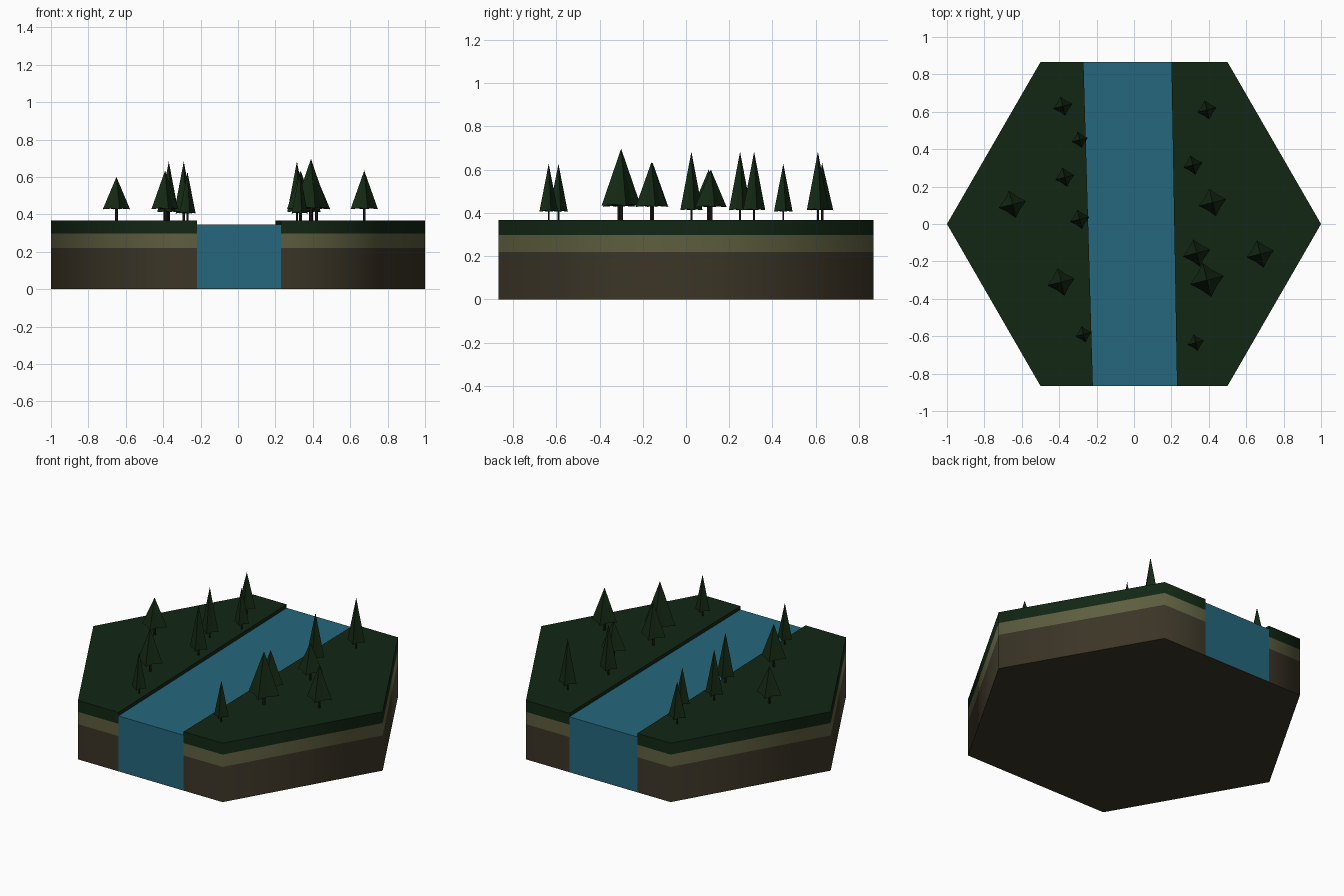
import bpy, bmesh, math

if "Cube" in bpy.data.objects:
    bpy.data.objects.remove(bpy.data.objects["Cube"])

H = math.sqrt(3) / 2          # half depth of the hexagon


def material(name, rgb):
    m = bpy.data.materials.new(name)
    m.diffuse_color = (*rgb, 1)
    m.use_nodes = True
    m.node_tree.nodes["Principled BSDF"].inputs["Base Color"].default_value = m.diffuse_color
    return m


EARTH = material("earth", (0.045, 0.036, 0.02))
SAND = material("sand", (0.11, 0.112, 0.05))
GRASS = material("grass", (0.006, 0.02, 0.007))
WATER = material("water", (0.018, 0.135, 0.2))
LEAF = material("foliage", (0.007, 0.022, 0.007))
BARK = material("bark", (0.012, 0.012, 0.008))


def make_object(name, bm, mat):
    bmesh.ops.recalc_face_normals(bm, faces=bm.faces)
    me = bpy.data.meshes.new(name)
    bm.to_mesh(me)
    bm.free()
    me.materials.append(mat)
    ob = bpy.data.objects.new(name, me)
    bpy.context.collection.objects.link(ob)
    return ob


def prism(name, outline, z0, z1, mat, smooth=False):
    bm = bmesh.new()
    face = bm.faces.new([bm.verts.new((x, y, z0)) for x, y in outline])
    ext = bmesh.ops.extrude_face_region(bm, geom=[face], use_keep_orig=True)
    top = [v for v in ext["geom"] if isinstance(v, bmesh.types.BMVert)]
    bmesh.ops.translate(bm, verts=top, vec=(0, 0, z1 - z0))
    ob = make_object(name, bm, mat)
    if smooth:                # soften the hexagon corners, keep rims sharp
        bpy.ops.object.select_all(action='DESELECT')
        ob.select_set(True)
        bpy.context.view_layer.objects.active = ob
        bpy.ops.object.shade_smooth_by_angle(angle=math.radians(65))
    return ob


# Layered banks on both sides of the river: (side, front edge x, back edge x)
for side, s, xf, xb in (("left", -1, -0.22, -0.27), ("right", 1, 0.23, 0.20)):
    outline = [(xf, -H), (s * 0.5, -H), (s, 0), (s * 0.5, H), (xb, H)]
    prism(side + "_earth", outline, 0, 0.22, EARTH, True)
    prism(side + "_sand", outline, 0.22, 0.297, SAND, True)
    prism(side + "_grass", outline, 0.297, 0.368, GRASS, True)

# River block and the thin earth floor beneath it
river = [(-0.22, -H), (0.23, -H), (0.20, H), (-0.27, H)]
prism("river_floor", river, 0, 0.003, EARTH)
prism("river", river, 0.003, 0.346, WATER)


def tree(i, x, y, r, base, top):
    # Crown: four-cornered cone with creased sides
    bm = bmesh.new()
    apex = bm.verts.new((x, y, top))
    ring = []
    for k in range(8):
        a = math.radians(14) + k * math.pi / 4
        rad = r * (1.06 if k % 2 == 0 else 0.69)
        z = base if k % 2 == 0 else base + 0.006
        ring.append(bm.verts.new((x + rad * math.cos(a), y + rad * math.sin(a), z)))
    hub = bm.verts.new((x, y, base + 0.006))
    for k in range(8):
        bm.faces.new((ring[k - 1], ring[k], apex))
        bm.faces.new((ring[k], ring[k - 1], hub))
    make_object(f"tree_crown_{i}", bm, LEAF)
    # Trunk
    t = r * 0.11
    prism(f"tree_trunk_{i}", [(x + t * math.cos(a), y + t * math.sin(a))
          for a in (k * math.pi / 3 for k in range(6))], 0.36, base + 0.015, BARK)


# Tree kinds: crown radius, crown base height, tip height
KINDS = {
    "small": (0.042, 0.405, 0.627),
    "tall": (0.05, 0.412, 0.683),
    "short": (0.071, 0.427, 0.60),
    "broad": (0.071, 0.428, 0.634),
    "large": (0.088, 0.433, 0.697),
}
TREES = [
    (-0.38, 0.63, "tall"), (-0.29, 0.45, "small"), (-0.37, 0.25, "tall"),
    (-0.29, 0.025, "tall"), (-0.65, 0.105, "short"), (-0.39, -0.31, "broad"),
    (-0.27, -0.59, "small"), (0.39, 0.61, "tall"), (0.315, 0.315, "tall"),
    (0.42, 0.115, "short"), (0.335, -0.155, "broad"), (0.675, -0.16, "broad"),
    (0.39, -0.30, "large"), (0.33, -0.635, "small"),
]
for i, (x, y, kind) in enumerate(TREES, 1):
    r, base, top = KINDS[kind]
    if i == 1:
        top = 0.63            # the rear left tree is a little lower
    tree(i, x, y, r, base, top)
